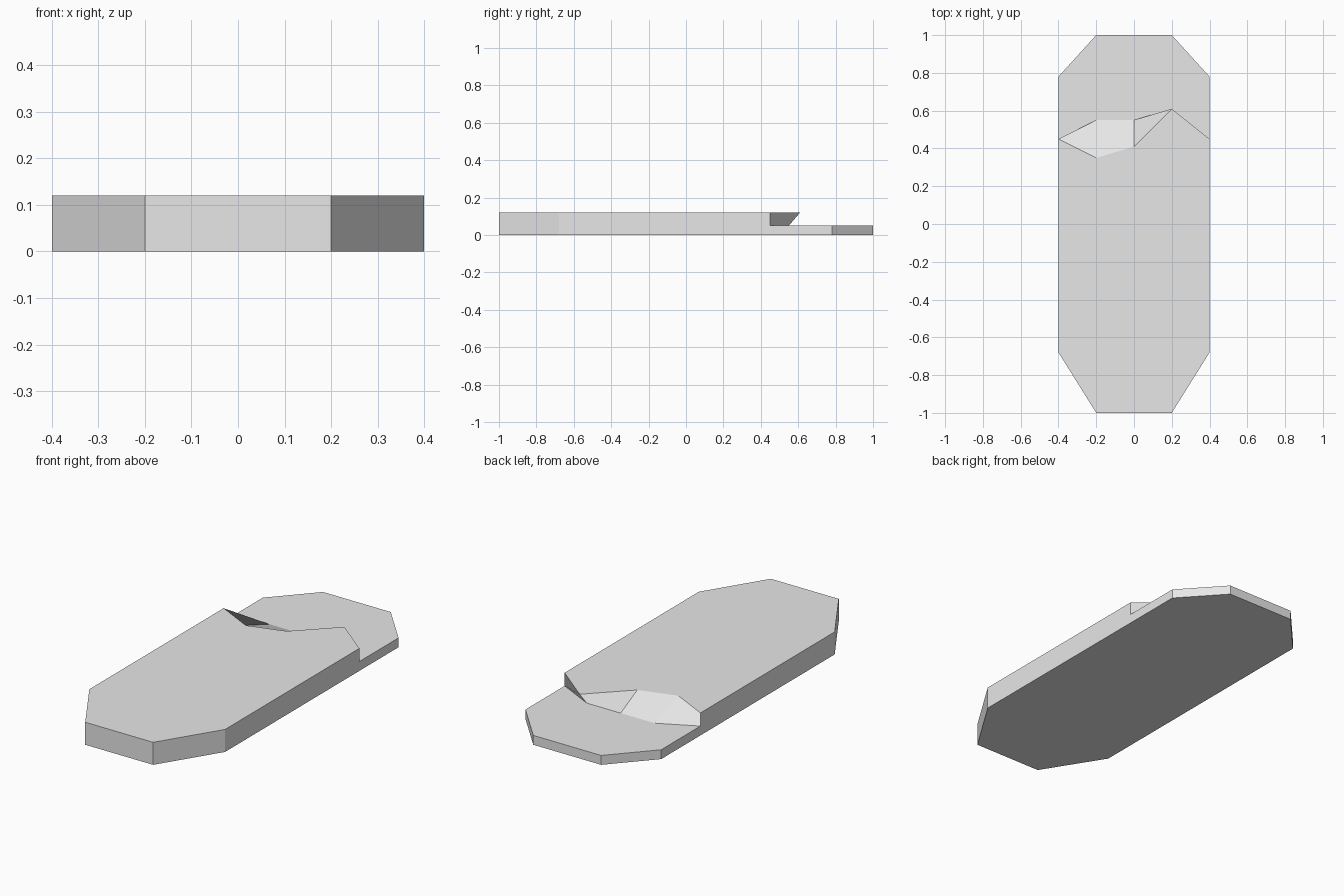
import bpy
import bmesh

cube = bpy.data.objects.get("Cube")
if cube:
    bpy.data.objects.remove(cube, do_unlink=True)

# Single grey material
grey = bpy.data.materials.new("light grey")
grey.use_nodes = True
colour = (0.8, 0.8, 0.8, 1.0)
grey.diffuse_color = colour
grey.node_tree.nodes["Principled BSDF"].inputs["Base Color"].default_value = colour

HIGH, LOW = 0.12, 0.05

# Outline ends, left to right, and the ragged step between the two levels
front_end = [(-0.4, -0.68), (-0.2, -1.0), (0.2, -1.0), (0.4, -0.68)]
back_end = [(-0.4, 0.78), (-0.2, 1.0), (0.2, 1.0), (0.4, 0.78)]
step_x = [-0.4, -0.2, 0.0, 0.2, 0.4]
step_top = list(zip(step_x, [0.45, 0.35, 0.41, 0.61, 0.45]))
step_foot = list(zip(step_x, [0.45, 0.55, 0.55, 0.55, 0.45]))

bm = bmesh.new()


def ring(points, z):
    return [bm.verts.new((x, y, z)) for x, y in points]


front_floor, front_rim = ring(front_end, 0), ring(front_end, HIGH)
back_floor, back_rim = ring(back_end, 0), ring(back_end, LOW)
crest, foot = ring(step_top, HIGH), ring(step_foot, LOW)

# Raised deck, lower deck and underside
bm.faces.new(front_rim + crest[::-1])
bm.faces.new(foot + back_rim[::-1])
bm.faces.new(back_floor + front_floor[::-1])

# Walls around both ends, and the slanted faces of the step
for i in range(3):
    bm.faces.new((front_floor[i], front_floor[i + 1], front_rim[i + 1], front_rim[i]))
    bm.faces.new((back_rim[i], back_rim[i + 1], back_floor[i + 1], back_floor[i]))
for i in range(4):
    bm.faces.new((crest[i], crest[i + 1], foot[i + 1], foot[i]))

# Long side walls with a notch at the step
for i in (0, -1):
    side = [front_floor[i], back_floor[i], back_rim[i], foot[i], crest[i], front_rim[i]]
    bm.faces.new(side if i == -1 else side[::-1])

bm.normal_update()
mesh = bpy.data.meshes.new("stepped_slab")
bm.to_mesh(mesh)
bm.free()
mesh.materials.append(grey)
slab = bpy.data.objects.new("stepped_slab", mesh)
bpy.context.collection.objects.link(slab)
